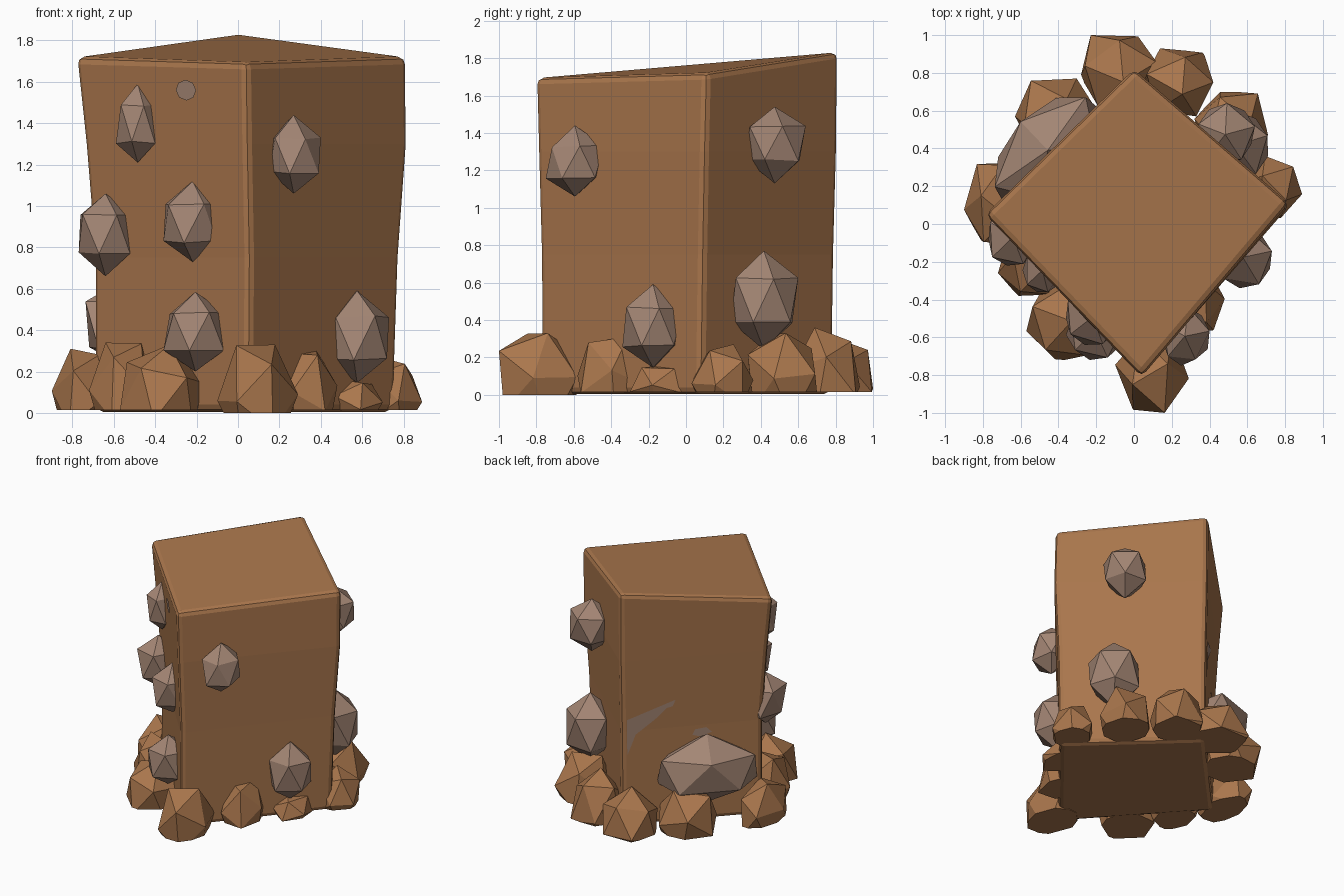
import bpy, bmesh, math, random
from mathutils import Vector, Matrix, Euler

if "Cube" in bpy.data.objects:
    bpy.data.objects.remove(bpy.data.objects["Cube"])

random.seed(4)

def material(name, rgb):
    m = bpy.data.materials.new(name)
    m.diffuse_color = (*rgb, 1)
    m.use_nodes = True
    m.node_tree.nodes["Principled BSDF"].inputs["Base Color"].default_value = m.diffuse_color
    return m

DIRT = material("dirt brown", (0.40, 0.182, 0.073))
STONE = material("stone grey brown", (0.37, 0.238, 0.175))

def finish(bm, name, mat):
    bmesh.ops.recalc_face_normals(bm, faces=bm.faces)
    me = bpy.data.meshes.new(name)
    bm.to_mesh(me)
    bm.free()
    me.materials.append(mat)
    ob = bpy.data.objects.new(name, me)
    bpy.context.collection.objects.link(ob)
    return ob

# Earth column: rings of four corners (front, right, back, left)
RINGS = [
    (0.005, [(0.05, -0.78), (0.76, 0.08), (0.0, 0.79), (-0.70, 0.05)]),
    (0.75, [(0.055, -0.785), (0.785, 0.09), (0.0, 0.80), (-0.70, 0.05)]),
    (1.30, [(0.045, -0.80), (0.825, 0.10), (0.0, 0.815), (-0.745, 0.05)]),
    (1.70, [(0.04, -0.81), (0.82, 0.11), (0.0, 0.82), (-0.79, 0.05)]),
]
TOP_Z = [1.695, 1.72, 1.835, 1.72]

bm = bmesh.new()
rings = []
for k, (z, pts) in enumerate(RINGS):
    rings.append([bm.verts.new((x, y, TOP_Z[i] if k == 3 else z))
                  for i, (x, y) in enumerate(pts)])
for a, b in zip(rings, rings[1:]):
    for i in range(4):
        j = (i + 1) % 4
        bm.faces.new((a[i], a[j], b[j], b[i]))
bm.faces.new(rings[0][::-1])
bm.faces.new(rings[-1])
column = finish(bm, "earth_column", DIRT)
bev = column.modifiers.new("worn_edges", 'BEVEL')
bev.width = 0.035
bev.segments = 2
bev.limit_method = 'ANGLE'
bev.angle_limit = math.radians(40)

def rock(name, mat, lo, hi, spin=0.0, tumble=False, flat=None, turn=0.0):
    """Faceted rock fitted to a box; flat cuts off the underside."""
    bm = bmesh.new()
    bmesh.ops.create_icosphere(bm, subdivisions=1, radius=1)
    rot = Euler([random.uniform(0, 6.28) for _ in range(3)]) if tumble else Euler((0, 0, spin))
    for v in bm.verts:
        v.co *= random.uniform(0.93, 1.07)
        v.co.rotate(rot)
    if flat is not None:
        cut = bmesh.ops.bisect_plane(bm, geom=bm.verts[:] + bm.edges[:] + bm.faces[:],
                                     plane_co=(0, 0, flat), plane_no=(0, 0, -1), clear_outer=True)
        bmesh.ops.holes_fill(bm, edges=[e for e in cut['geom_cut'] if isinstance(e, bmesh.types.BMEdge)])
    mn = [min(v.co[a] for v in bm.verts) for a in range(3)]
    mx = [max(v.co[a] for v in bm.verts) for a in range(3)]
    mid = (Vector(lo) + Vector(hi)) / 2
    for v in bm.verts:
        for a in range(3):
            t = (v.co[a] - mn[a]) / (mx[a] - mn[a])
            v.co[a] = lo[a] + t * (hi[a] - lo[a])
        v.co = mid + Matrix.Rotation(turn, 3, 'Z') @ (v.co - mid)
    finish(bm, name, mat)

# Dirt clods around the foot: x0, x1, y0, y1, height
CLODS = [
    (-0.10, 0.29, -1.00, -0.58, 0.33), (-0.57, -0.17, -0.72, -0.32, 0.33),
    (-0.72, -0.40, -0.38, -0.06, 0.34), (-0.90, -0.60, -0.10, 0.32, 0.31),
    (-0.63, -0.18, 0.36, 0.77, 0.33), (-0.28, 0.12, 0.63, 1.00, 0.32),
    (0.05, 0.42, 0.57, 0.93, 0.36), (0.32, 0.71, 0.33, 0.70, 0.33),
    (0.58, 0.89, 0.03, 0.36, 0.27), (0.18, 0.48, -0.58, -0.24, 0.31),
    (0.42, 0.70, -0.30, 0.02, 0.16),
]
for n, (x0, x1, y0, y1, h) in enumerate(CLODS):
    rock(f"dirt_clod_{n + 1}", DIRT, (x0, y0, 0.0 if n == 0 else 0.015), (x1, y1, h),
         tumble=True, flat=-0.25)

# Stones stuck in the faces: x0, x1, y0, y1, z0, z1
STONES = [
    (-0.59, -0.38, -0.36, -0.12, 1.21, 1.59), (-0.36, -0.065, -0.64, -0.35, 0.73, 1.12),
    (-0.77, -0.50, -0.22, 0.08, 0.66, 1.06), (-0.36, -0.06, -0.72, -0.42, 0.20, 0.585),
    (0.15, 0.40, -0.75, -0.44, 1.06, 1.44), (0.42, 0.73, -0.34, -0.02, 0.145, 0.59),
    (0.33, 0.64, 0.32, 0.64, 1.13, 1.54), (0.36, 0.71, 0.24, 0.60, 0.24, 0.77),
]
for n, (x0, x1, y0, y1, z0, z1) in enumerate(STONES):
    rock(f"embedded_stone_{n + 1}", STONE, (x0, y0, z0), (x1, y1, z1), spin=n * 1.3)

# Large boulder on the back left face
rock("large_boulder", STONE, (-0.83, 0.19, 0.17), (-0.11, 0.59, 0.70),
     spin=0.3, turn=math.radians(45))

def on_face(i, u, z):
    """Point just outside column side i, u along its width."""
    for (z0, p), (z1, q) in zip(RINGS, RINGS[1:]):
        if z <= z1 or z1 == 1.70:
            t = (z - z0) / (z1 - z0)
            a, b = (Vector(p[k]).lerp(Vector(q[k]), t) for k in (i, (i + 1) % 4))
            d = (b - a).normalized()
            c = a.lerp(b, u) + Vector((d.y, -d.x)) * 0.005
            return (c.x, c.y, z)

def patch(name, side, points):
    bm = bmesh.new()
    bm.faces.new([bm.verts.new(on_face(side, u, z)) for u, z in points])
    ob = finish(bm, name, STONE)
    return ob

# Buried stone showing through as flat patches
patch("stone_patch_front", 3, [(0.645 + 0.06 * math.cos(k * math.pi / 4),
                                1.56 + 0.05 * math.sin(k * math.pi / 4)) for k in range(8)])
patch("stone_streak_back", 2, [(0.04, 0.56), (0.10, 0.72), (0.24, 0.83), (0.38, 0.97),
                               (0.36, 0.92), (0.20, 0.88), (0.04, 0.84)])
patch("stone_patch_back", 2, [(0.50, 0.68), (0.56, 0.66), (0.64, 0.69), (0.60, 0.73), (0.52, 0.72)])
